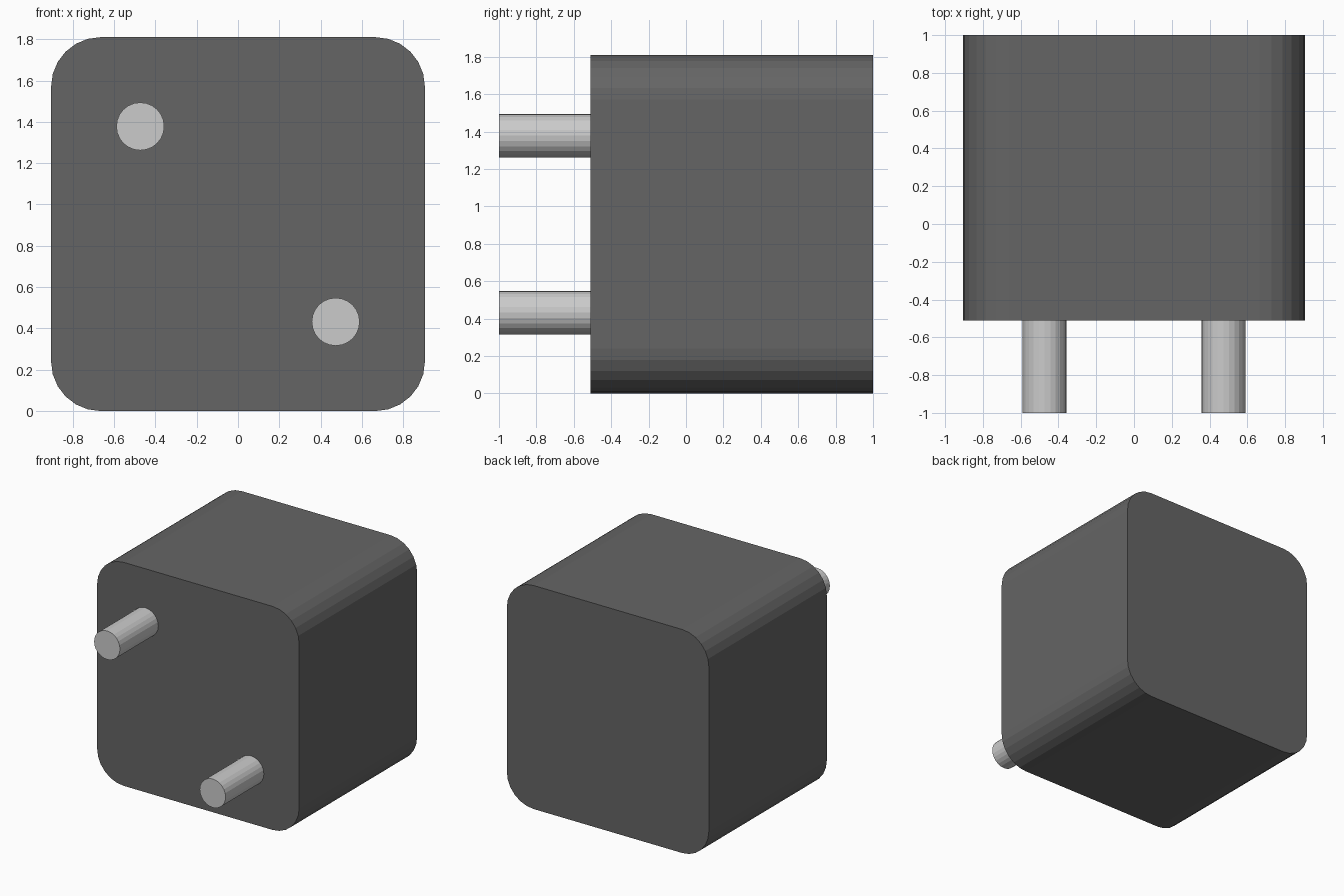
import bpy, bmesh, math
from mathutils import Matrix

if "Cube" in bpy.data.objects:
    bpy.data.objects.remove(bpy.data.objects["Cube"])

HALF = 0.905              # half width and half height of the body
FRONT, BACK = -0.51, 1.0  # body depth range
PIN_R, PIN_OFF = 0.116, 0.473


def material(name, grey):
    m = bpy.data.materials.new(name)
    m.diffuse_color = (grey, grey, grey, 1)
    m.use_nodes = True
    m.node_tree.nodes["Principled BSDF"].inputs["Base Color"].default_value = m.diffuse_color
    return m


def add_object(name, bm, mat):
    bmesh.ops.recalc_face_normals(bm, faces=bm.faces)
    mesh = bpy.data.meshes.new(name)
    bm.to_mesh(mesh)
    bm.free()
    mesh.materials.append(mat)
    obj = bpy.data.objects.new(name, mesh)
    bpy.context.collection.objects.link(obj)
    return obj


dark = material("dark_plastic", 0.13)
light = material("light_metal", 0.6)

# Body: box with its four depth-wise edges rounded
bm = bmesh.new()
bmesh.ops.create_cube(bm, size=1, matrix=Matrix.Translation((0, (FRONT + BACK) / 2, HALF))
                      @ Matrix.Diagonal((2 * HALF, BACK - FRONT, 2 * HALF, 1)))
edges = [e for e in bm.edges if abs(e.verts[0].co.y - e.verts[1].co.y) > 0.5]
bmesh.ops.bevel(bm, geom=edges, offset=0.24, offset_type='OFFSET', segments=6,
                profile=0.5, affect='EDGES')
add_object("body", bm, dark)

# Pins: two cylinders on the front face, diagonally opposite
for name, side in (("upper_pin", -1), ("lower_pin", 1)):
    bm = bmesh.new()
    y0, y1 = -1.0, FRONT + 0.01
    place = Matrix.Translation((side * PIN_OFF, (y0 + y1) / 2, HALF - side * PIN_OFF))
    bmesh.ops.create_cone(bm, cap_ends=True, segments=24, radius1=PIN_R, radius2=PIN_R,
                          depth=y1 - y0, matrix=place @ Matrix.Rotation(math.pi / 2, 4, 'X'))
    add_object(name, bm, light)
